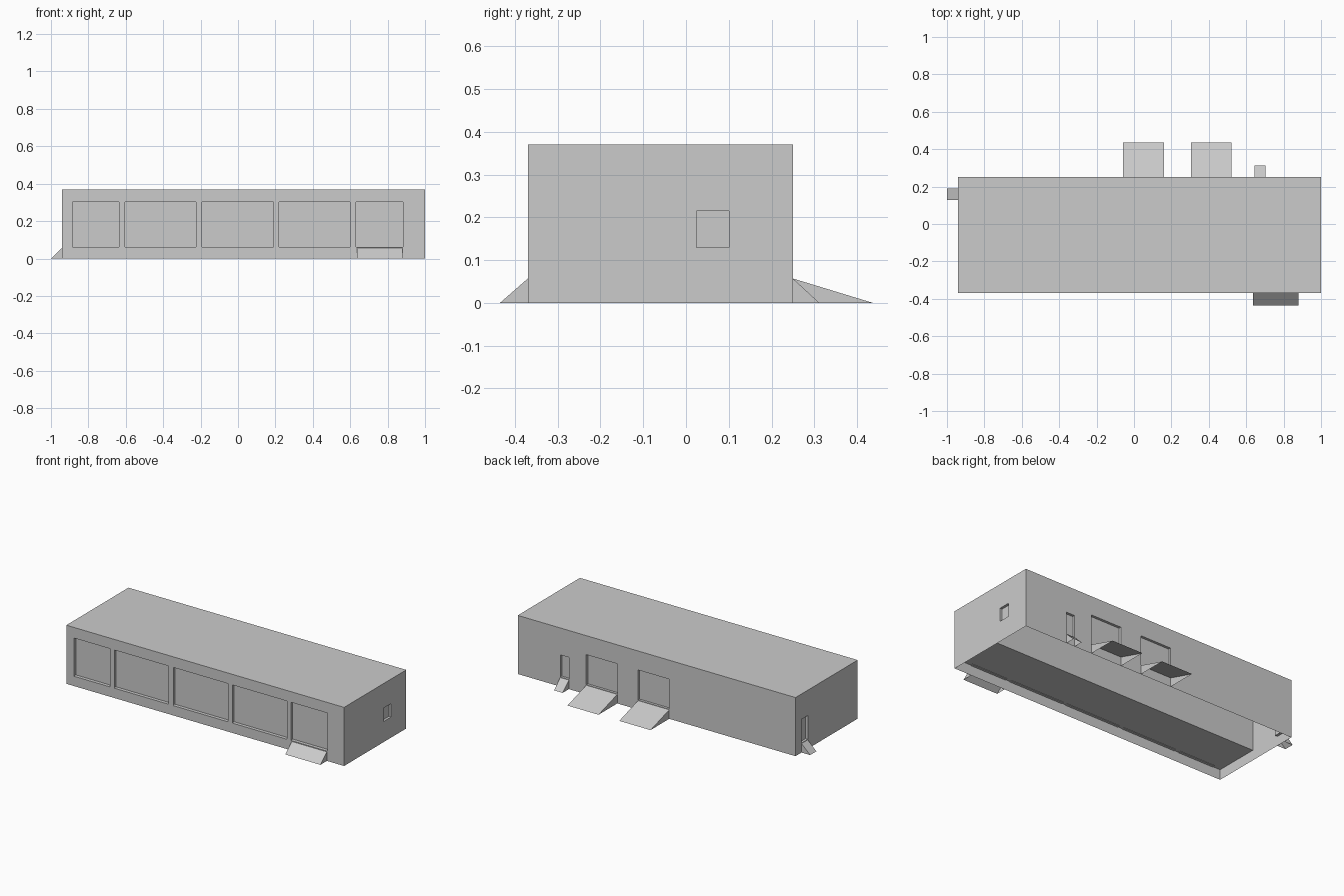
import bpy
import bmesh
from mathutils import Vector

cube = bpy.data.objects.get("Cube")
if cube:
    bpy.data.objects.remove(cube, do_unlink=True)

# Overall extents
X0, X1, Y0, Y1, TOP = -0.94, 1.0, -0.37, 0.25, 0.37
DOCK = 0.06      # height of the ramps and door sills
DEPTH = 0.016    # depth of the door and window recesses

grey = bpy.data.materials.new("light grey")
grey.use_nodes = True
colour = (0.6, 0.6, 0.6, 1)
grey.diffuse_color = colour
grey.node_tree.nodes["Principled BSDF"].inputs["Base Color"].default_value = colour


def add_object(name, bm):
    mesh = bpy.data.meshes.new(name)
    bm.to_mesh(mesh)
    bm.free()
    mesh.materials.append(grey)
    obj = bpy.data.objects.new(name, mesh)
    bpy.context.collection.objects.link(obj)
    return obj


def add_box(bm, lo, hi):
    lo, hi = Vector(lo), Vector(hi)
    verts = bmesh.ops.create_cube(bm, size=1)["verts"]
    for v in verts:
        v.co = (lo + hi) / 2 + v.co * (hi - lo)


def panel(name, corners):
    bm = bmesh.new()
    bm.faces.new([bm.verts.new(c) for c in corners])
    return add_object(name, bm)


def ramp(name, wall, out, a, b, length):
    """Open-bottomed wedge on a wall; a to b runs along the wall."""
    along = Vector((abs(out[1]), abs(out[0]), 0))
    base, tip = Vector(wall), Vector(wall) + Vector(out) * length
    bm = bmesh.new()
    sides = []
    for t in (a, b):
        sides.append([bm.verts.new(p + along * t) for p in
                      (base, tip, base + Vector((0, 0, DOCK - 0.003)))])
    (a0, a1, a2), (b0, b1, b2) = sides
    slope = bm.faces.new((a1, b1, b2, a2))
    side_a, side_b = bm.faces.new((a0, a1, a2)), bm.faces.new((b0, b2, b1))
    bm.normal_update()
    if slope.normal.z < 0:
        for f in (slope, side_a, side_b):
            f.normal_flip()
    return add_object(name, bm)


# Recess cutters: front bays, back doors, side door and side window
bm = bmesh.new()
front_bays = [(-0.885, -0.635), (-0.605, -0.225), (-0.193, 0.19),
              (0.22, 0.6), (0.63, 0.883)]
for a, b in front_bays:
    add_box(bm, (a, Y0 - 0.1, DOCK + 0.002), (b, Y0 + DEPTH, 0.303))

back_doors = [(-0.058, 0.16, 0.25), (0.305, 0.522, 0.25), (0.643, 0.703, 0.2)]
for a, b, top in back_doors:
    add_box(bm, (a, Y1 - DEPTH, DOCK), (b, Y1 + 0.1, top))

add_box(bm, (X0 - 0.1, 0.128, DOCK), (X0 + DEPTH, 0.19, 0.21))
add_box(bm, (X1 - DEPTH, 0.024, 0.13), (X1 + 0.1, 0.1, 0.215))
cutter = add_object("recess_cutter", bm)
cutter.hide_render = True

# Building shell with recesses, open underneath
bm = bmesh.new()
add_box(bm, (X0, Y0, 0), (X1, Y1, TOP))
shell = add_object("building_shell", bm)
cut = shell.modifiers.new("recesses", "BOOLEAN")
cut.operation = "DIFFERENCE"
cut.solver = "EXACT"
cut.object = cutter
bpy.context.view_layer.update()
result = shell.evaluated_get(bpy.context.evaluated_depsgraph_get())
bm = bmesh.new()
bm.from_mesh(result.to_mesh())
result.to_mesh_clear()
shell.modifiers.clear()
floor = [f for f in bm.faces if f.calc_center_median().z < 0.001]
bmesh.ops.delete(bm, geom=floor, context="FACES")
bm.to_mesh(shell.data)
bm.free()
bpy.data.objects.remove(cutter, do_unlink=True)

# Raised floor of the front hall and the wall behind it
MID, LEVEL = -0.085, 0.065
panel("raised_floor", [(X0, Y0, LEVEL), (X0, MID, LEVEL),
                       (X1, MID, LEVEL), (X1, Y0, LEVEL)])
panel("inner_wall", [(X1, MID, LEVEL), (X0, MID, LEVEL),
                     (X0, MID, TOP), (X1, MID, TOP)])

# Ramps
ramp("front_ramp", (0, Y0, 0), (0, -1, 0), 0.635, 0.88, 0.065)
ramp("back_ramp_right", (0, Y1, 0), (0, 1, 0), -0.058, 0.16, 0.187)
ramp("back_ramp_left", (0, Y1, 0), (0, 1, 0), 0.305, 0.522, 0.187)
ramp("back_step_ramp", (0, Y1, 0), (0, 1, 0), 0.643, 0.703, 0.062)
ramp("side_ramp", (X0, 0, 0), (-1, 0, 0), 0.128, 0.19, 0.06)
